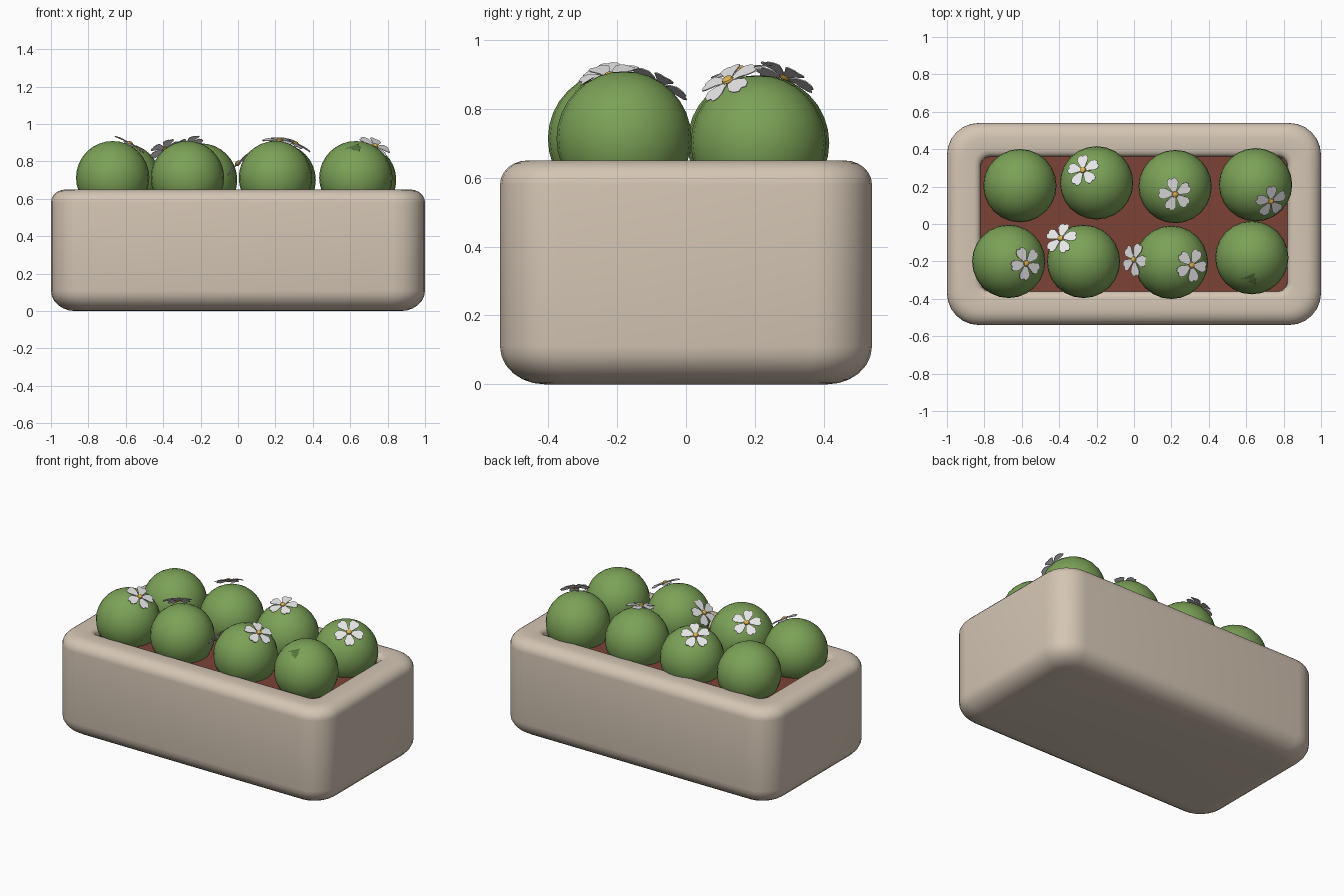
import bpy, bmesh, math
from mathutils import Vector, Matrix

cube = bpy.data.objects.get("Cube")
if cube:
    bpy.data.objects.remove(cube, do_unlink=True)


def material(name, rgb):
    m = bpy.data.materials.new(name)
    m.use_nodes = True
    m.diffuse_color = (*rgb, 1)
    bsdf = m.node_tree.nodes["Principled BSDF"]
    bsdf.inputs["Base Color"].default_value = (*rgb, 1)
    bsdf.inputs["Roughness"].default_value = 0.8
    return m


STONE = material("warm stone", (0.66, 0.56, 0.455))
SOIL = material("red brown soil", (0.2, 0.055, 0.036))
GREEN = material("bush green", (0.2, 0.36, 0.095))
DARK = material("leaf green", (0.09, 0.18, 0.045))
WHITE = material("petal white", (0.8, 0.8, 0.8))
YELLOW = material("flower centre yellow", (0.7, 0.45, 0.08))


def finish(name, bm, mats, angle=40):
    bmesh.ops.recalc_face_normals(bm, faces=bm.faces)
    mesh = bpy.data.meshes.new(name)
    bm.to_mesh(mesh)
    bm.free()
    for m in mats:
        mesh.materials.append(m)
    ob = bpy.data.objects.new(name, mesh)
    bpy.context.collection.objects.link(ob)
    bpy.ops.object.select_all(action='DESELECT')
    ob.select_set(True)
    bpy.context.view_layer.objects.active = ob
    bpy.ops.object.shade_smooth_by_angle(angle=math.radians(angle))
    return ob


def rounded_ring(bm, inset, z, seg=6):
    """Rounded rectangle, inset from the planter's outer outline."""
    r = max(0.05, 0.17 - 0.65 * inset)
    hx, hy = 1 - inset - r, 0.54 - inset - r
    ring = []
    for k, (sx, sy) in enumerate(((1, 1), (-1, 1), (-1, -1), (1, -1))):
        for i in range(seg + 1):
            a = math.pi / 2 * (k + i / seg)
            ring.append(bm.verts.new((sx * hx + r * math.cos(a), sy * hy + r * math.sin(a), z)))
    return ring


def quarter(inset, height, z, top, n=6):
    """Quarter ellipse of (inset, z) for a rounded edge."""
    pts = []
    for i in range(n + 1):
        a = math.pi / 2 * i / n
        if top:
            pts.append((inset * (1 - math.cos(a)), z + height * math.sin(a)))
        else:
            pts.append((inset * (1 - math.sin(a)), z + height * (1 - math.cos(a))))
    return pts


# Planter box: rounded outside, soft rim and inner wall
bm = bmesh.new()
profile = quarter(0.13, 0.11, 0, False) + quarter(0.08, 0.07, 0.58, True)
profile += [(0.145, 0.65), (0.165, 0.645), (0.177, 0.63), (0.18, 0.61), (0.18, 0.56)]
rings = [rounded_ring(bm, i, z) for i, z in profile]
for a, b in zip(rings, rings[1:]):
    for i in range(len(a)):
        j = (i + 1) % len(a)
        bm.faces.new((a[i], a[j], b[j], b[i]))
bm.faces.new(rings[0])
bm.faces.new(rings[-1])
finish("planter_box", bm, [STONE])

# Soil slab
bm = bmesh.new()
low, high = rounded_ring(bm, 0.18, 0.565), rounded_ring(bm, 0.18, 0.6)
bm.faces.new(low)
bm.faces.new(high)
for i in range(len(low)):
    j = (i + 1) % len(low)
    bm.faces.new((low[i], low[j], high[j], high[i]))
finish("soil", bm, [SOIL])

# Round bushes in two rows
BUSH_Z, BUSH_R = 0.713, 0.196
bushes = [(-0.61, 0.205), (-0.2, 0.22), (0.22, 0.2), (0.65, 0.21),
          (-0.67, -0.2), (-0.27, -0.2), (0.2, -0.205), (0.63, -0.18)]
for n, (x, y) in enumerate(bushes, 1):
    bm = bmesh.new()
    z = BUSH_Z if y < 0 else BUSH_Z - 0.012
    bmesh.ops.create_uvsphere(bm, u_segments=24, v_segments=16, radius=BUSH_R,
                              matrix=Matrix.Translation((x, y, z)))
    finish(f"bush_{n}", bm, [GREEN])


def flower(name, pos, normal, spin):
    """Five notched petals around a yellow dome."""
    rot = Vector(normal).to_track_quat('Z', 'Y').to_matrix().to_4x4()
    bm = bmesh.new()
    outline = [(0.008, 0.006), (0.035, 0.02), (0.06, 0.031), (0.08, 0.027), (0.091, 0.013)]
    shape = outline + [(0.084, 0)] + [(u, -v) for u, v in reversed(outline)]
    for k in range(5):
        a = spin + k * math.tau / 5
        c, s = math.cos(a), math.sin(a)
        edge = [bm.verts.new((u * c - v * s, u * s + v * c, 0.008 * math.sin(u * 35)))
                for u, v in shape]
        face = bm.faces.new(edge)
        top = bmesh.ops.extrude_face_region(bm, geom=[face])["geom"]
        bmesh.ops.translate(bm, verts=[v for v in top if isinstance(v, bmesh.types.BMVert)],
                            vec=(0, 0, 0.003))
    petals = len(bm.faces)
    bmesh.ops.create_uvsphere(bm, u_segments=10, v_segments=6, radius=0.018,
                              matrix=Matrix.Translation((0, 0, 0.008)) @ Matrix.Diagonal((1, 1, 0.7, 1)))
    bm.faces.ensure_lookup_table()
    for f in bm.faces[petals:]:
        f.material_index = 1
    bmesh.ops.transform(bm, matrix=Matrix.Translation(pos) @ rot, verts=bm.verts)
    finish(name, bm, [WHITE, YELLOW], 30)


# Flowers: position, facing direction, spin
blooms = [((-0.27, 0.285, 0.888), (-0.35, 0.38, 0.85), 0.3),
          ((0.22, 0.16, 0.905), (0.05, -0.2, 0.97), 0.3),
          ((0.73, 0.125, 0.876), (0.42, -0.45, 0.8), 0.9),
          ((-0.58, -0.21, 0.888), (0.48, -0.05, 0.85), 0.6),
          ((-0.39, -0.08, 0.865), (-0.35, 0.45, 0.82), 0.1),
          ((0.005, -0.19, 0.785), (-0.72, 0.03, 0.7), 0.2),
          ((0.305, -0.22, 0.888), (0.42, -0.08, 0.88), 1.0)]
for n, (pos, normal, spin) in enumerate(blooms, 1):
    flower(f"flower_{n}", pos, normal, spin)

# Two leaf tips lying on the front bush
centre = Vector((0.63, -0.18, BUSH_Z))
bm = bmesh.new()
for tri in (((0.575, -0.29), (0.645, -0.26), (0.645, -0.3)),
            ((0.605, -0.305), (0.655, -0.285), (0.65, -0.32))):
    verts = []
    for x, y in tri:
        d = Vector((x, y, 0)) - Vector((centre.x, centre.y, 0))
        d.z = math.sqrt(BUSH_R ** 2 - d.length_squared)
        verts.append(bm.verts.new(centre + d * 1.025))
    bm.faces.new(verts)
finish("leaf_tips", bm, [DARK])
